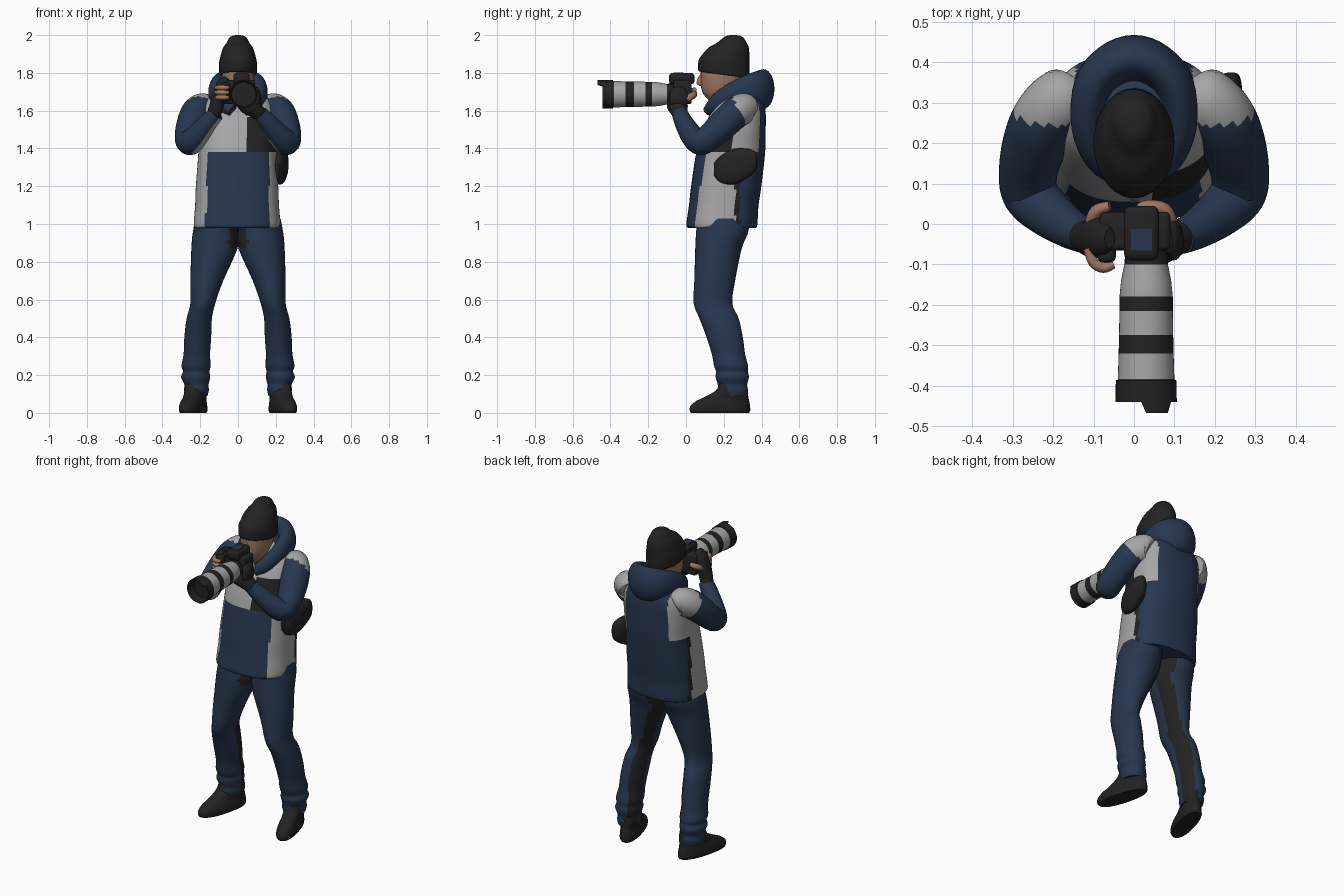
import bpy, bmesh, math
from mathutils import Vector

NAVY, GREY, BLACK, SKIN = range(4)
MATS = []
for nm, col in (("navy cloth", (0.020, 0.038, 0.078)), ("light grey", (0.38, 0.38, 0.38)),
                ("black", (0.016, 0.016, 0.016)), ("skin", (0.34, 0.18, 0.12))):
    m = bpy.data.materials.new(nm)
    m.diffuse_color = (*col, 1)
    MATS.append(m)


def finish(name, bm, rule):
    bmesh.ops.recalc_face_normals(bm, faces=bm.faces)
    bm.normal_update()
    for f in bm.faces:
        f.material_index = rule(f.calc_center_median(), f.normal) if callable(rule) else rule
    me = bpy.data.meshes.new(name)
    bm.to_mesh(me)
    bm.free()
    for m in MATS:
        me.materials.append(m)
    ob = bpy.data.objects.new(name, me)
    bpy.context.collection.objects.link(ob)
    return ob


def smooth_rows(rows, sub):
    # Catmull-Rom interpolation through the section rows
    out = []
    for i in range(len(rows) - 1):
        p = [rows[max(0, min(len(rows) - 1, i + k))] for k in (-1, 0, 1, 2)]
        for s in range(sub):
            t = s / sub
            out.append([0.5 * (2 * b + (c - a) * t + (2 * a - 5 * b + 4 * c - d) * t * t
                               + (3 * b - a - 3 * c + d) * t ** 3) for a, b, c, d in zip(*p)])
    return out + [list(rows[-1])]


def loft(name, rows, rule, axis=None, ref=(0, 1, 0), n=28, sub=4, power=2.0, warp=None, sx=1):
    """Skin elliptical sections (x, y, z, a, b); axis fixed or following the path."""
    rows = smooth_rows(rows, sub)
    ref = Vector(ref).normalized()
    cs = [Vector(r[:3]) for r in rows]
    bm = bmesh.new()
    rings = []
    for i, r in enumerate(rows):
        t = Vector(axis) if axis else (cs[min(i + 1, len(cs) - 1)] - cs[max(i - 1, 0)]).normalized()
        side = ref.cross(t).normalized()
        up = t.cross(side)
        ring = []
        for k in range(n):
            c, s = math.cos(2 * math.pi * k / n), math.sin(2 * math.pi * k / n)
            e = 2 / power
            p = cs[i] + side * (r[3] * math.copysign(abs(c) ** e, c)) \
                + up * (r[4] * math.copysign(abs(s) ** e, s))
            if warp:
                p = warp(p)
            p.x *= sx
            ring.append(bm.verts.new(p))
        rings.append(ring)
    for a, b in zip(rings, rings[1:]):
        for k in range(n):
            bm.faces.new((a[k], a[(k + 1) % n], b[(k + 1) % n], b[k]))
    bm.faces.new(rings[0])
    bm.faces.new(rings[-1])
    return finish(name, bm, rule)


def box(name, lo, hi, mat, bevel=0.012):
    bm = bmesh.new()
    bmesh.ops.create_cube(bm, size=1)
    for v in bm.verts:
        v.co = Vector([(l + h) / 2 + c * (h - l) for l, h, c in zip(lo, hi, v.co)])
    if bevel:
        bmesh.ops.bevel(bm, geom=bm.edges[:], offset=bevel, segments=3, affect='EDGES', profile=0.5)
    return finish(name, bm, mat)


Z = (0, 0, 1)


# jacket body with grey panels
def jacket_rule(c, n):
    ax = abs(c.x)
    if c.z > 1.37:
        if c.y < 0.25:
            return BLACK if c.x > 0.04 and c.z < 1.57 else GREY
        return GREY if ax > 0.145 else NAVY
    if ax > 0.165 and 0.05 < c.y < 0.26:
        return GREY
    if ax > 0.165 and 0.26 < c.y < 0.285:
        return BLACK
    return NAVY


loft("jacket", [(-.005, .19, .98, .222, .18), (-.005, .19, 1.0, .229, .188), (-.005, .2, 1.1, .222, .184),
                (-.005, .213, 1.2, .218, .186), (-.003, .237, 1.38, .207, .182), (0, .257, 1.5, .21, .165),
                (0, .278, 1.6, .198, .143), (0, .285, 1.66, .165, .122), (0, .28, 1.72, .11, .1),
                (0, .27, 1.75, .07, .07)], jacket_rule, axis=Z, n=80, sub=8, power=2.5)

# hood lying on the shoulders
half = [(.03, .12, 1.60, .03, .03), (.085, .16, 1.64, .035, .045), (.115, .24, 1.685, .04, .06),
        (.1, .34, 1.71, .05, .085), (.055, .392, 1.715, .055, .1)]
loft("hood", half + [(0, .41, 1.715, .058, .105)] + [(-r[0], *r[1:]) for r in reversed(half)],
     NAVY, ref=Z)

# head, nose and knitted hat
loft("head", [(0, .25, 1.6, .06, .07), (0, .205, 1.66, .06, .088), (0, .188, 1.70, .074, .102),
              (0, .19, 1.76, .085, .113), (0, .2, 1.85, .088, .12)], SKIN, axis=Z)
loft("nose", [(0, .085, 1.79, .008, .012), (0, .078, 1.76, .014, .02), (0, .078, 1.74, .017, .02),
              (0, .085, 1.73, .008, .01)], SKIN, axis=Z, n=12)


def hat_tilt(p):
    p.z += (0.2 - p.y) * 0.13 * max(0, min(1, (1.92 - p.z) / 0.1))
    return p


loft("hat", [(0, .2, 1.79, .092, .128), (0, .2, 1.80, .099, .136), (0, .201, 1.85, .1, .135),
             (0, .207, 1.88, .095, .129), (0, .224, 1.93, .08, .109), (0, .243, 1.96, .06, .078),
             (0, .25, 1.985, .046, .055), (0, .25, 1.997, .028, .033), (0, .25, 2.0, .008, .01)],
     BLACK, axis=Z, warp=hat_tilt)

for s, tag in ((1, "left"), (-1, "right")):
    # trouser leg with black inner panel
    def leg_rule(c, n, s=s):
        if c.x * s < 0.05 and c.z > 0.88:
            return BLACK
        return BLACK if n.dot(Vector((-0.87 * s, 0.5, 0))) > 0.86 else NAVY

    loft(tag + "_leg", [(.115, .2, 1.03, .11, .14), (.12, .19, .95, .12, .137), (.125, .172, .87, .122, .123),
                        (.165, .152, .7, .087, .108), (.186, .143, .58, .066, .102),
                        (.205, .175, .5, .067, .104), (.213, .205, .4, .071, .096), (.218, .225, .31, .07, .088),
                        (.222, .238, .25, .077, .09), (.221, .243, .22, .07, .084), (.224, .245, .19, .077, .088),
                        (.22, .246, .15, .064, .078), (.22, .248, .12, .066, .08), (.22, .25, .09, .058, .072)],
         leg_rule, axis=Z, n=36, sx=s)

    # boot with toes turned out
    def toe_out(p):
        p.x += (0.25 - p.y) * 0.25
        p.z = max(p.z, 0)
        return p

    loft(tag + "_boot", [(.22, .18, 0, .054, .153), (.22, .18, .012, .06, .16), (.22, .181, .035, .06, .158),
                         (.22, .192, .06, .056, .143), (.22, .215, .085, .052, .115),
                         (.22, .243, .12, .056, .083), (.22, .25, .16, .052, .072)],
         BLACK, axis=Z, power=2.3, warp=toe_out, sx=s)

    # sleeve with grey shoulder ring and grey line under the forearm
    def sleeve_rule(c, n, s=s):
        if c.y - 0.25 + (c.z - 1.6) * 0.5 > 0.03:
            return GREY
        low = n.dot(Vector((-0.62 * s, -0.15, -0.77)))
        return GREY if c.y < 0.07 and low > (0.95 if s > 0 else 0.8) else NAVY

    loft(tag + "_sleeve", [(.155, .33, 1.6, .06, .065), (.175, .31, 1.61, .078, .084), (.215, .265, 1.59, .082, .085),
                           (.245, .2, 1.53, .08, .08), (.262, .125, 1.46, .07, .074), (.255, .073, 1.432, .066, .07),
                           (.215, .03, 1.47, .06, .062), (.16, -.01, 1.535, .05, .05),
                           (.115, -.033, 1.585, .042, .042)],
         sleeve_rule, ref=(-.066, .024, -.04), n=36, sub=6, sx=s)

# gloves
loft("left_glove", [(.135, -.022, 1.56, .036, .036), (.1, -.035, 1.595, .042, .045), (.065, -.045, 1.625, .05, .055),
                    (.03, -.05, 1.635, .045, .05), (0, -.05, 1.64, .02, .03)], BLACK)
loft("left_glove_palm", [(.07, -.04, 1.62, .03, .045), (.098, -.04, 1.65, .025, .05),
                         (.095, -.04, 1.7, .02, .045), (.085, -.04, 1.72, .012, .03)], BLACK)
loft("right_glove", [(-.135, -.022, 1.56, .036, .036), (-.115, -.035, 1.62, .038, .042),
                     (-.1, -.035, 1.68, .036, .05), (-.08, -.035, 1.74, .03, .045),
                     (-.06, -.035, 1.775, .015, .025)], BLACK)

# bare fingers and thumbs
for i in range(3):
    z = 1.67 + 0.026 * i
    loft("right_finger", [(-.115, -.06, z, .011, .012), (-.1, -.095, z, .013, .013),
                          (-.075, -.108, z, .013, .013), (-.05, -.1, z, .01, .01)], SKIN, ref=Z, n=12)
loft("right_thumb", [(-.11, -.01, 1.68, .014, .014), (-.095, .03, 1.7, .016, .018),
                     (-.06, .045, 1.71, .012, .014)], SKIN, ref=Z, n=12)
loft("left_thumb", [(.095, .0, 1.66, .015, .016), (.075, .035, 1.68, .018, .02),
                    (.03, .045, 1.69, .014, .016), (.01, .04, 1.69, .008, .01)], SKIN, ref=Z, n=12)

# camera body, viewfinder hump and top plate
box("camera_body", (-.085, -.065, 1.635), (.09, .03, 1.762), BLACK)
box("camera_grip", (-.09, -.095, 1.645), (-.045, -.05, 1.75), BLACK, .014)
box("viewfinder_hump", (-.025, -.09, 1.74), (.062, .045, 1.8), BLACK, .018)
box("hump_top_plate", (-.008, -.066, 1.797), (.045, -.012, 1.803), NAVY, 0)


# long banded lens with hollow shade
def lens_rule(c, n):
    d = -c.y
    dark = d < .1 or .18 < d < .215 or .275 < d < .32 or d > .385 or Vector((c.x - .03, c.z - 1.687)).length < .05
    return BLACK if dark else GREY


def shade_tab(p):
    if p.y < -.43 and p.z > 1.735 and p.x > .025:
        p.y = -.468
    return p


profile = [(-.05, .05), (-.1, .054), (-.14, .062), (-.18, .066), (-.215, .066), (-.275, .067), (-.32, .068),
           (-.385, .07), (-.387, .075), (-.441, .076), (-.441, .069), (-.39, .064)]
loft("lens", [(.03, y, 1.687, r, r) for y, r in profile], lens_rule, axis=(0, -1, 0), ref=Z,
     n=40, sub=1, warp=shade_tab)

# hip pouch
loft("hip_pouch", [(.208, .147, 1.29, .012, .03), (.213, .18, 1.29, .028, .068), (.222, .25, 1.303, .038, .094),
                   (.23, .32, 1.32, .038, .08), (.238, .365, 1.33, .024, .055), (.24, .375, 1.33, .008, .03)],
     BLACK, axis=(0, 1, 0), ref=Z, power=2.4)

# smooth shading with sharp edges kept
for ob in bpy.data.objects:
    ob.select_set(True)
    bpy.context.view_layer.objects.active = ob
bpy.ops.object.shade_smooth_by_angle(angle=math.radians(40))
